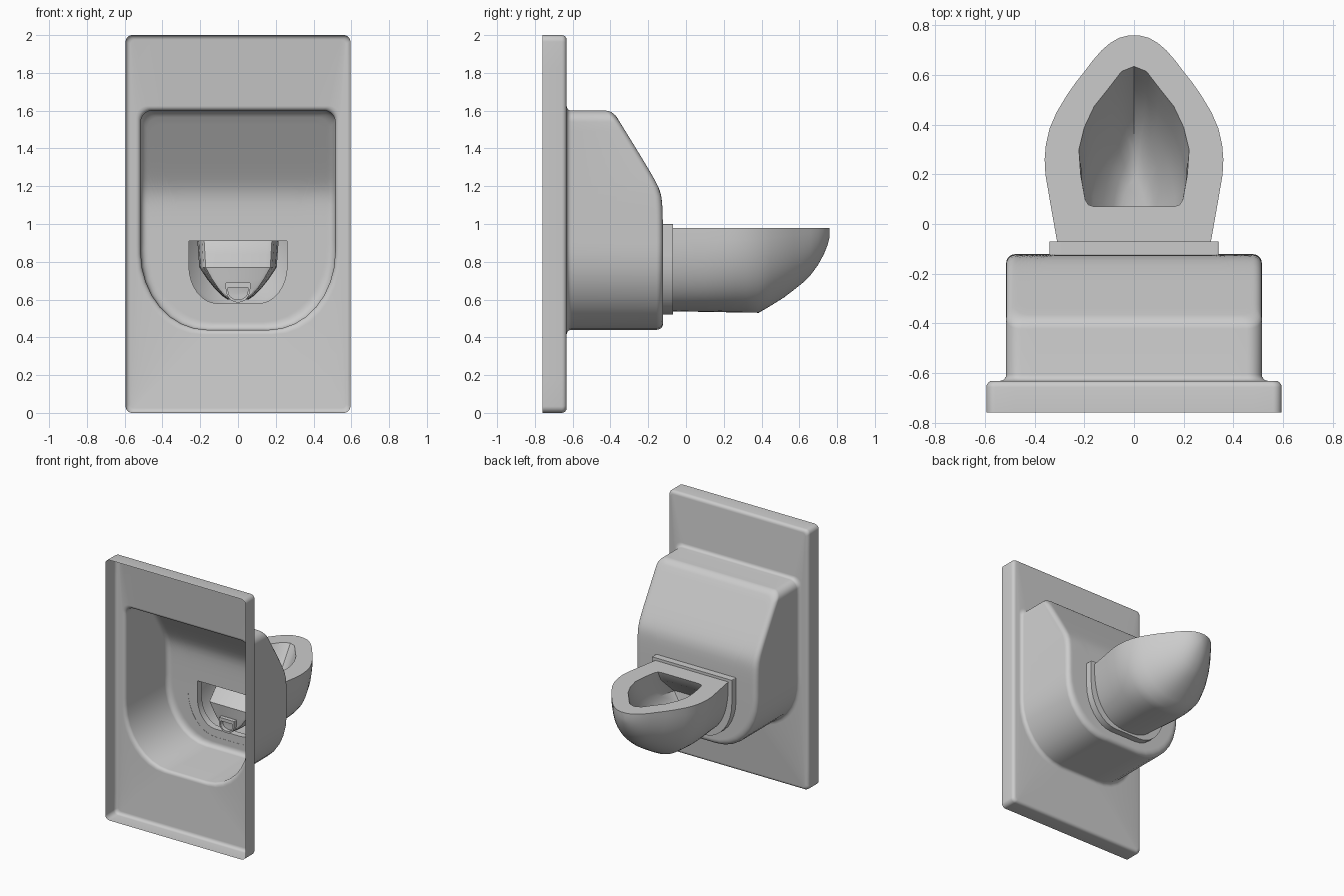
import bpy, bmesh, math

if "Cube" in bpy.data.objects:
    bpy.data.objects.remove(bpy.data.objects["Cube"])


def outline(corners, y, m=14, nc=8):
    """Closed xz loop: corners (x, z, rx, rz) counter-clockwise, elliptical corner arcs."""
    signs = [(1, 1), (-1, 1), (-1, -1), (1, -1)]
    arcs = []
    for k, ((x, z, rx, rz), (sx, sz)) in enumerate(zip(corners, signs)):
        cx, cz = x - sx * rx, z - sz * rz
        arcs.append([(cx + rx * math.cos(a), cz + rz * math.sin(a))
                     for a in (math.pi / 2 * (k + i / nc) for i in range(nc + 1))])
    pts = []
    for k, arc in enumerate(arcs):
        pts += arc
        (x0, z0), (x1, z1) = arc[-1], arcs[(k + 1) % 4][0]
        pts += [(x0 + (x1 - x0) * i / m, z0 + (z1 - z0) * i / m) for i in range(1, m)]
    return [(x, y, z) for x, z in pts]


def box_shape(w, top, bottom, rt, rb, y):
    """Mirror-symmetric outline with top radii rt and bottom radii rb."""
    return outline([(w, top, *rt), (-w, top, *rt), (-w, bottom, *rb), (w, bottom, *rb)], y)


def loft(bm, rings, closed=True):
    rows = [[bm.verts.new(p) for p in r] for r in rings]
    n = len(rows[0])
    for a, b in zip(rows, rows[1:]):
        for i in range(n if closed else n - 1):
            j = (i + 1) % n
            bm.faces.new((a[i], a[j], b[j], b[i]))
    return rows


def finish(bm, name, angle=35):
    bmesh.ops.recalc_face_normals(bm, faces=bm.faces[:])
    me = bpy.data.meshes.new(name)
    bm.to_mesh(me)
    bm.free()
    ob = bpy.data.objects.new(name, me)
    bpy.context.collection.objects.link(ob)
    bpy.ops.object.select_all(action='DESELECT')
    ob.select_set(True)
    bpy.context.view_layer.objects.active = ob
    bpy.ops.object.shade_smooth_by_angle(angle=math.radians(angle))
    return ob


def front_y(z):
    d = z - 1.17
    return -0.12 - 0.31 * (d + math.sqrt(d * d + 0.003))


# wall plate and housing: one open shell, lofted from the plate edge to the outlet
def plate(inset, y):
    r = 0.035 - inset * 0.5
    return box_shape(0.595 - inset, 2 - inset, inset, (r, r), (r, r), y)


def housing(grow, y):
    return box_shape(0.515 + grow, 1.6 + grow, 0.44 - grow,
                     (0.06, 0.06), (0.35, 0.41), y)


def opening(y):
    return box_shape(0.26, 0.91, 0.58, (0.003, 0.003), (0.15, 0.2), y)


rings = [plate(0, -0.76)]
for i in range(5):                                   # rounded plate edge
    a = math.pi / 2 * i / 4
    rings.append(plate(0.025 * (1 - math.cos(a)), -0.657 + 0.025 * math.sin(a)))
for i in range(5):                                   # fillet into the housing
    a = math.pi / 2 * i / 4
    rings.append(housing(0.025 * (1 - math.sin(a)), -0.632 + 0.025 * (1 - math.cos(a))))
for i in range(6):                                   # rounded housing front edge
    a = math.pi / 2 * i / 5
    g = -0.035 * (1 - math.cos(a))
    rings.append([(x, front_y(z) - 0.035 * (1 - math.sin(a)), z)
                  for x, _, z in housing(g, 0)])
outer, inner = housing(-0.035, 0), opening(0)
for i in range(1, 17):                               # sloping front to the opening
    t = i / 16
    ring = []
    for (x0, _, z0), (x1, _, z1) in zip(outer, inner):
        z = z0 + (z1 - z0) * t
        ring.append((x0 + (x1 - x0) * t, front_y(z), z))
    rings.append(ring)
bm = bmesh.new()
loft(bm, rings)
finish(bm, "wall_housing")

# collar between housing and bowl
bm = bmesh.new()


def collar(y):
    return box_shape(0.34, 1.0, 0.52, (0.005, 0.005), (0.23, 0.3), y)


loft(bm, [collar(-0.122), collar(-0.07), opening(-0.07), opening(-0.122)])
finish(bm, "collar")

# bowl outside: U sections (y, half width, bottom z)
RIM = 0.98
stations = [(-0.07, .31, .537), (.1, .34, .535), (.2, .357, .533), (.26, .36, .532),
            (.32, .355, .531), (.385, .34, .53), (.45, .312, .568), (.52, .27, .612),
            (.57, .235, .65), (.62, .195, .69), (.66, .165, .73), (.70, .13, .785),
            (.73, .095, .84), (.75, .06, .89), (.76, .02, .93)]
bm = bmesh.new()
rings = []
for y, w, zb in stations:
    e = 2 / (2.5 - 0.4 * max(0, y) / 0.76)
    ring = []
    for i in range(33):
        a = math.pi * i / 32
        c, s = math.cos(a), max(0, math.sin(a))
        if i == 32:
            s = 0
        ring.append((w * math.copysign(abs(c) ** e, c), y, RIM - (RIM - zb) * s ** e))
    rings.append(ring)
rows = loft(bm, rings, closed=False)
bm.faces.new(rows[-1])
bm.edges.new((rows[0][0], rows[0][-1]))

# basin: pointed outline shrinking down and back into a throat
half = [(.05, .615), (.1, .55), (.16, .475), (.2, .39), (.222, .3), (.215, .2),
        (.197, .1), (.185, .078), (.16, .07)]
loop = [(0, .635)] + half + [(-x, y) for x, y in reversed(half)]
levels = [(.98, .07, .635, .222), (.91, .04, .59, .215), (.84, -.035, .545, .21),
          (.77, -.11, .49, .205), (.71, -.11, .43, .165), (.66, -.11, .37, .125),
          (.62, -.11, .29, .085), (.60, -.11, .2, .055)]
basin = loft(bm, [[(x * w / .222, yb + (y - .07) * (yf - yb) / .565, z) for x, y in loop]
                  for z, yb, yf, w in levels])
bm.faces.new(basin[-1])

# flat rim between the outer edge and the basin
edges = [e for e in bm.edges if len(e.link_faces) < 2
         and all(abs(v.co.z - RIM) < 1e-4 for v in e.verts)]
bmesh.ops.triangle_fill(bm, use_beauty=True, edges=edges, normal=(0, 0, 1))
finish(bm, "bowl", 32)

# drain spout at the back of the throat
bm = bmesh.new()


def spout(w, top, bottom, y):
    return box_shape(w, top, bottom, (0.004, 0.004), (w * 0.95, (top - bottom) * 0.7), y)


loft(bm, [spout(.065, .69, .585, -.08), spout(.065, .69, .585, -.14),
          spout(.052, .665, .6, -.14), spout(.052, .665, .6, -.09)])
finish(bm, "drain_spout")
